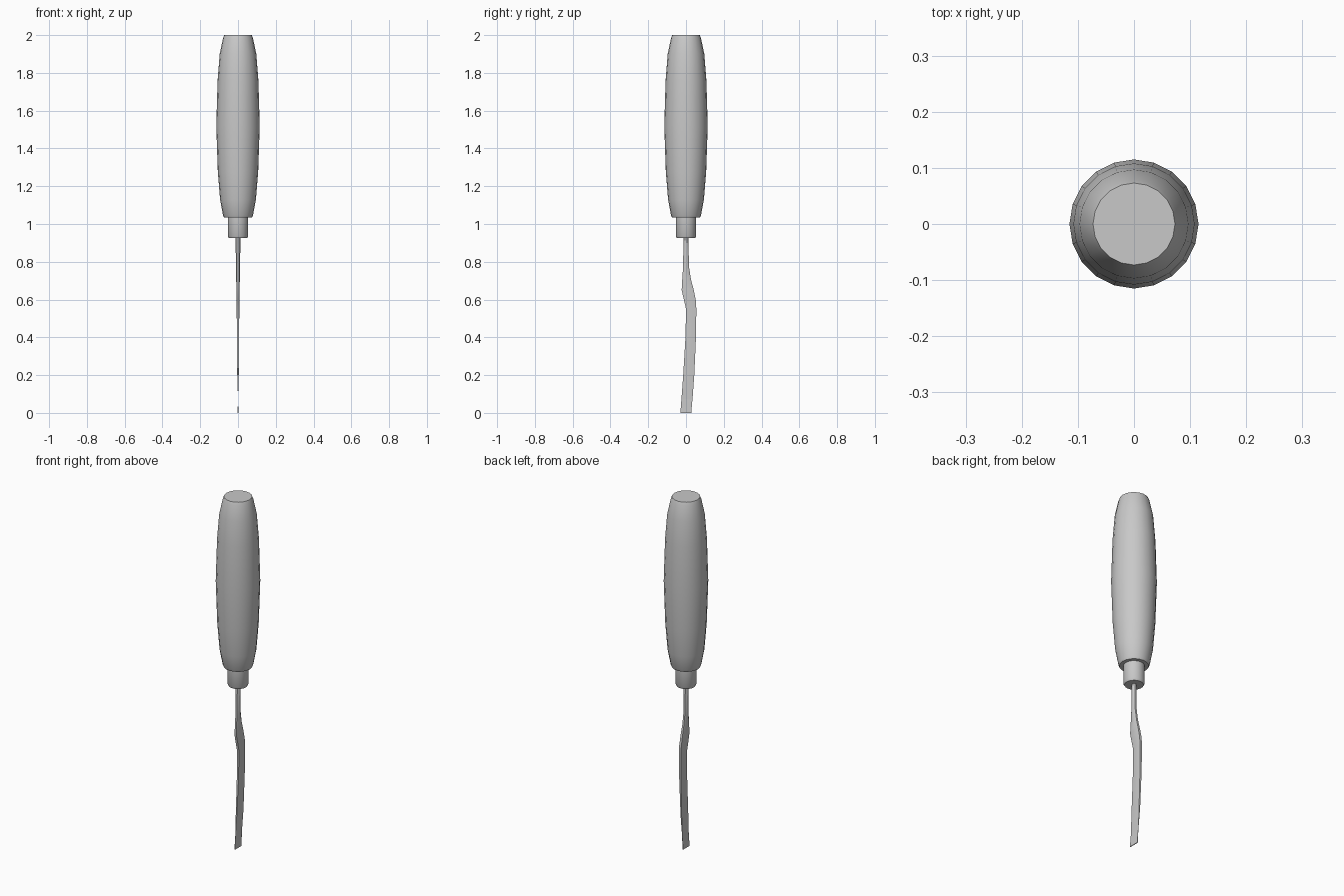
import bpy, bmesh
from math import cos, sin, pi, copysign, radians

cube = bpy.data.objects.get("Cube")
if cube:
    bpy.data.objects.remove(cube, do_unlink=True)

grey = bpy.data.materials.new("plain grey")
grey.use_nodes = True
colour = (0.58, 0.58, 0.58, 1)
grey.diffuse_color = colour
grey.node_tree.nodes["Principled BSDF"].inputs["Base Color"].default_value = colour


def loft(name, rings, angle):
    """Skin a stack of equal rings, listed from the bottom up, and cap both ends."""
    bm = bmesh.new()
    loops = [[bm.verts.new(p) for p in ring] for ring in rings]
    n = len(loops[0])
    for low, high in zip(loops, loops[1:]):
        for i in range(n):
            j = (i + 1) % n
            bm.faces.new((low[i], low[j], high[j], high[i]))
    bm.faces.new(loops[0][::-1])
    bm.faces.new(loops[-1])
    mesh = bpy.data.meshes.new(name)
    bm.to_mesh(mesh)
    bm.free()
    mesh.materials.append(grey)
    obj = bpy.data.objects.new(name, mesh)
    bpy.context.collection.objects.link(obj)
    bpy.ops.object.select_all(action="DESELECT")
    obj.select_set(True)
    bpy.context.view_layer.objects.active = obj
    bpy.ops.object.shade_smooth_by_angle(angle=radians(angle))
    return obj


def turned(name, profile, sides=20):
    """Lathe a (radius, height) profile around z."""
    steps = [2 * pi * i / sides for i in range(sides)]
    return loft(name, [[(r * cos(a), r * sin(a), z) for a in steps]
                       for r, z in profile], 40)


def section(z, front, back, half, power, sides=8):
    """Cross-section that goes from round (power 1) to nearly square (power 0)."""
    ring = []
    for i in range(sides):
        a = 2 * pi * (i + 0.5) / sides
        c, s = (copysign(abs(v) ** power, v) for v in (cos(a), sin(a)))
        ring.append((half * c, (front + back) / 2 + (back - front) / 2 * s, z))
    return ring


# Barrel-shaped grip
turned("handle", [(0.074, 1.035), (0.079, 1.045), (0.095, 1.13), (0.107, 1.28),
                  (0.115, 1.52), (0.108, 1.76), (0.097, 1.9), (0.079, 1.985),
                  (0.073, 2.0)])

# Collar below the grip
turned("ferrule", [(0.048, 0.925), (0.054, 0.935), (0.054, 1.04)])

# Round shank that flattens into a cranked blade with a ground tip
blade = [(0.0, -0.03, 0.028, -0.002, 0.1),
         (0.09, -0.023, 0.036, 0.0005, 0.1),
         (0.2, -0.015, 0.044, 0.004, 0.1),
         (0.4, -0.003, 0.053, 0.006, 0.1),
         (0.55, 0.0, 0.055, 0.007, 0.1),
         (0.6, -0.012, 0.052, 0.008, 0.2),
         (0.65, -0.024, 0.042, 0.009, 0.4),
         (0.71, -0.021, 0.027, 0.01, 0.7),
         (0.78, -0.016, 0.016, 0.012, 0.9),
         (0.94, -0.015, 0.015, 0.014, 1.0)]
loft("blade", [section(*b) for b in blade], 40)
